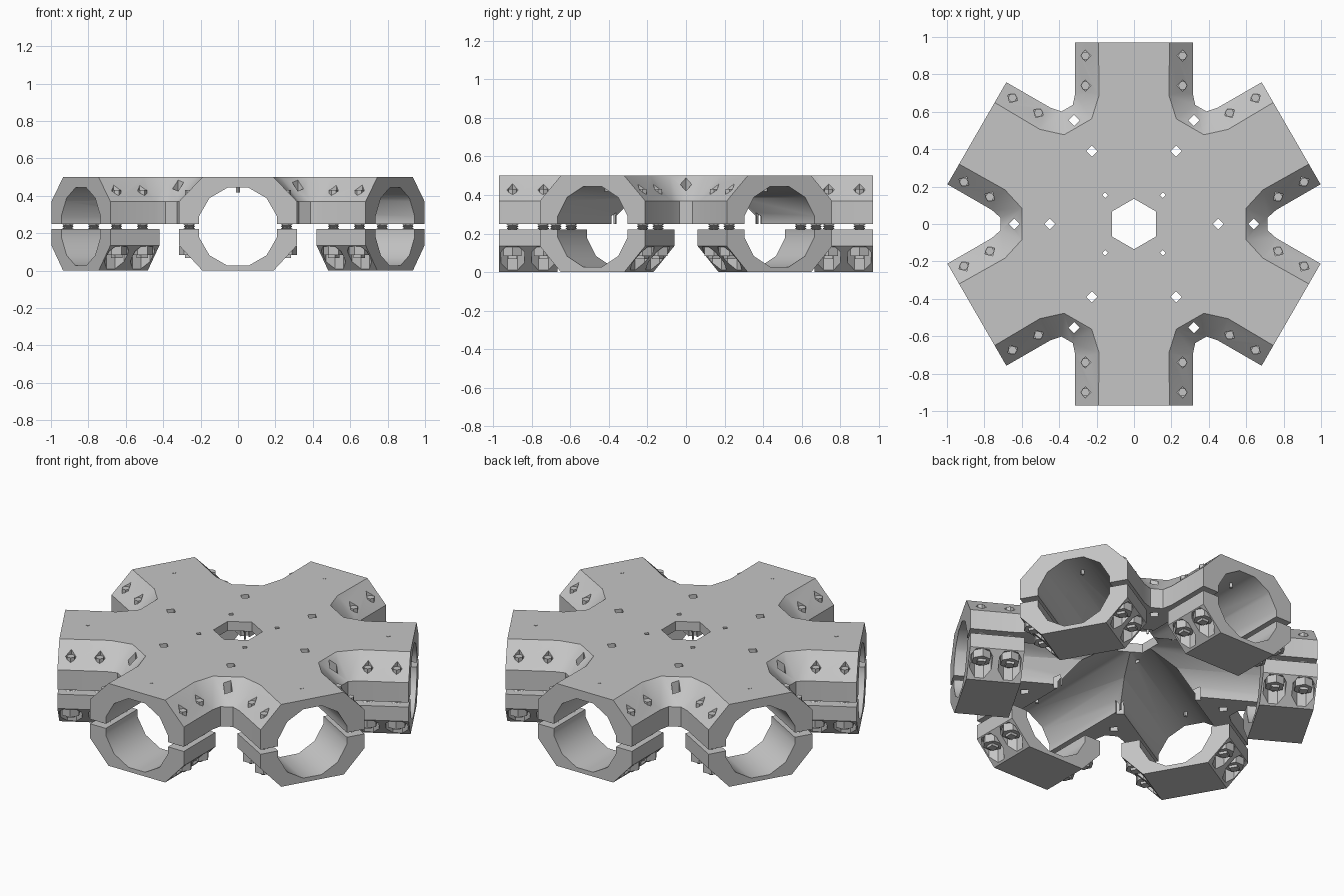
import bpy
import bmesh
from math import sin, cos, pi, radians
from mathutils import Matrix

if "Cube" in bpy.data.objects:
    bpy.data.objects.remove(bpy.data.objects["Cube"], do_unlink=True)

ARM_END, HALF_W, TOP_W = 0.97, 0.315, 0.19
SPLIT_HI, SPLIT_LO, TOP = 0.25, 0.222, 0.5
AXIS_Z, BORE_R = 0.235, 0.216
SCREW_X, SCREW_YS = 0.26, (0.74, 0.90)

grey = bpy.data.materials.new("light grey metal")
grey.use_nodes = True
COLOUR = (0.56, 0.56, 0.56, 1)
grey.diffuse_color = COLOUR
grey.node_tree.nodes["Principled BSDF"].inputs["Base Color"].default_value = COLOUR


def ngon(n, r, turn=0.0, x=0.0, y=0.0):
    return [(x + r * cos(turn + 2 * pi * i / n), y + r * sin(turn + 2 * pi * i / n))
            for i in range(n)]


def turned(p, a):
    return (p[0] * cos(a) - p[1] * sin(a), p[0] * sin(a) + p[1] * cos(a))


def loft(bm, rings):
    """Closed solid through rings of equal point count, given as (points, z)."""
    loops = [[bm.verts.new((x, y, z)) for x, y in pts] for pts, z in rings]
    n = len(loops[0])
    bm.faces.new(loops[0][::-1])
    bm.faces.new(loops[-1])
    for a, b in zip(loops, loops[1:]):
        for i in range(n):
            j = (i + 1) % n
            bm.faces.new((a[i], a[j], b[j], b[i]))


def prism(bm, pts, z0, z1):
    loft(bm, [(pts, z0), (pts, z1)])


def finish(bm, name, matrix=Matrix()):
    bm.transform(matrix)
    bmesh.ops.recalc_face_normals(bm, faces=bm.faces)
    mesh = bpy.data.meshes.new(name)
    bm.to_mesh(mesh)
    bm.free()
    mesh.materials.append(grey)
    ob = bpy.data.objects.new(name, mesh)
    bpy.context.collection.objects.link(ob)
    return ob


def cut(ob, cutter):
    mod = ob.modifiers.new("cut", "BOOLEAN")
    mod.operation, mod.solver, mod.object = "DIFFERENCE", "MANIFOLD", cutter
    bpy.context.view_layer.update()
    with bpy.context.temp_override(object=ob, active_object=ob, selected_objects=[ob]):
        bpy.ops.object.modifier_apply(modifier=mod.name)
    bpy.data.objects.remove(cutter, do_unlink=True)


def smooth(ob):
    bpy.ops.object.select_all(action="DESELECT")
    ob.select_set(True)
    bpy.context.view_layer.objects.active = ob
    bpy.ops.object.shade_smooth_by_angle(angle=radians(35))


def bore(angle, radius, y0, y1):
    bm = bmesh.new()
    prism(bm, ngon(12, radius, pi / 12), -y1, -y0)
    return finish(bm, "bore_cutter",
                  Matrix.Rotation(angle, 4, "Z") @ Matrix.Translation((0, 0, AXIS_Z))
                  @ Matrix.Rotation(pi / 2, 4, "X"))


def hub_ring(valley, half_width):
    """Six-armed star outline: one rounded valley and one arm end per sixth."""
    pts = []
    for k in range(6):
        a = k * pi / 3
        pts += [turned((u, -v), a) for u, v in valley]
        pts += [turned((u, v), a) for u, v in reversed(valley)]
        pts += [turned((s * half_width, ARM_END), a) for s in (1, -1)]
    return pts


# Hub plate: vertical walls, then a chamfer up to the flat top.
# Each valley at angle a + 30 degrees lies just before the arm that follows it.
def arm_first(valley, half_width):
    pts = []
    for k in range(6):
        a = k * pi / 3
        pts += [turned((s * half_width, ARM_END), a) for s in (1, -1)]
        pts += [turned((u, s * v), a + 2 * pi / 3) for s, part in
                ((-1, valley), (1, valley[::-1])) for u, v in part]
    return pts


outer = arm_first([(0.76, 0.075), (0.715, 0.035)], HALF_W)
inner = arm_first([(0.69, 0.183), (0.60, 0.085)], TOP_W)
bm = bmesh.new()
loft(bm, [(outer, SPLIT_HI), (outer, 0.37), (inner, TOP)])
hub = finish(bm, "hub_plate")

# Three crossing tube bores, sized a hair apart so no faces coincide
for k in range(3):
    cut(hub, bore(k * pi / 3, BORE_R + 0.0004 * k, -1.1, 1.1))

# Centre opening, bolt holes and screw pits
bm = bmesh.new()
prism(bm, ngon(6, 0.135, pi / 2), 0.2, 0.6)
for x, y in ngon(4, 0.219, pi / 4):
    prism(bm, ngon(4, 0.016, 0, x, y), 0.2, 0.6)
for r in (0.45, 0.64):
    for x, y in ngon(6, r):
        prism(bm, ngon(4, 0.03, 0, x, y), 0.2, 0.6)
for k in range(6):
    for side in (-1, 1):
        for y in SCREW_YS:
            pit = ngon(4, 0.03, 0, side * SCREW_X, y)
            prism(bm, [turned(p, k * pi / 3) for p in pit], 0.41, 0.6)
cut(hub, finish(bm, "hole_cutter"))
smooth(hub)

# Lower clamp: chamfered half block, extruded along the arm
profile = [(-HALF_W, SPLIT_LO), (-HALF_W, 0.135), (-TOP_W, 0),
           (TOP_W, 0), (HALF_W, 0.135), (HALF_W, SPLIT_LO)]
bm = bmesh.new()
prism(bm, profile, -ARM_END, -0.667)
bm.transform(Matrix.Rotation(pi / 2, 4, "X"))
clamp = finish(bm, "clamp_base")
cut(clamp, bore(0, BORE_R, 0.5, 1.1))
bm = bmesh.new()
for side in (-1, 1):
    for y in SCREW_YS:
        prism(bm, ngon(8, 0.066, pi / 8, side * SCREW_X, y), -0.1, 0.13)
cut(clamp, finish(bm, "pocket_cutter"))
smooth(clamp)

# Clamp screw: nut, square-cut end, shaft and thread ridges in the gap
bm = bmesh.new()
prism(bm, ngon(6, 0.055), 0.083, 0.131)
prism(bm, ngon(4, 0.032, pi / 4), 0.068, 0.14)
prism(bm, ngon(6, 0.024), 0.13, 0.43)
for i in range(3):
    z = SPLIT_LO + 0.0093 * i
    loft(bm, [(ngon(8, 0.022), z), (ngon(8, 0.032), z + 0.0045), (ngon(8, 0.022), z + 0.009)])
screw = finish(bm, "screw_base")

# Small locating pin through the roof of each bore
bm = bmesh.new()
prism(bm, ngon(4, 0.011), 0.418, 0.502)
pin = finish(bm, "pin_base")


def place(source, name, matrix):
    ob = bpy.data.objects.new(name, source.data)
    bpy.context.collection.objects.link(ob)
    ob.matrix_world = matrix


# Repeat clamps, screws and pins around the six arms
for k in range(6):
    spin = Matrix.Rotation(k * pi / 3, 4, "Z")
    place(clamp, f"lower_clamp_{k + 1}", spin)
    place(pin, f"bore_pin_{k + 1}", spin @ Matrix.Translation((0, 0.83, 0)))
    for side in (-1, 1):
        for y in SCREW_YS:
            place(screw, f"clamp_screw_{k + 1}",
                  spin @ Matrix.Translation((side * SCREW_X, y, 0)))
for ob in (clamp, screw, pin):
    bpy.data.objects.remove(ob, do_unlink=True)
